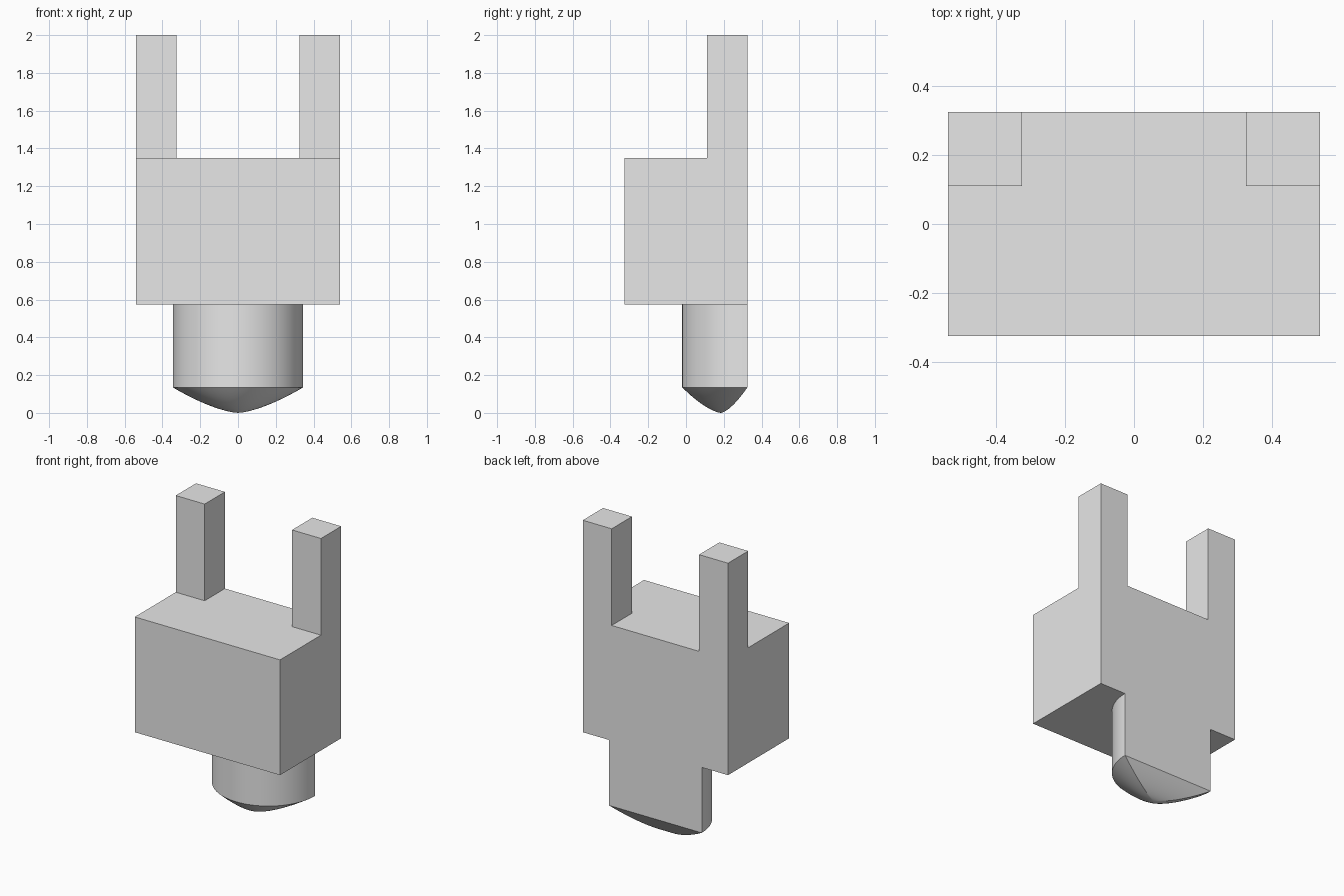
import bpy, bmesh
from math import sin, cos, pi
from mathutils import Vector

if "Cube" in bpy.data.objects:
    bpy.data.objects.remove(bpy.data.objects["Cube"], do_unlink=True)

# One plain grey material
GREY = (0.8, 0.8, 0.8, 1)
grey = bpy.data.materials.new("plain_grey")
grey.use_nodes = True
grey.diffuse_color = GREY
grey.node_tree.nodes["Principled BSDF"].inputs["Base Color"].default_value = GREY

HALF_X, HALF_Y = 0.54, 0.325
BOTTOM, TOP, PRONG_TOP = 0.575, 1.35, 2.0
PRONG = 0.215


def add_object(name, bm):
    bmesh.ops.recalc_face_normals(bm, faces=bm.faces)
    mesh = bpy.data.meshes.new(name)
    bm.to_mesh(mesh)
    bm.free()
    mesh.materials.append(grey)
    obj = bpy.data.objects.new(name, mesh)
    bpy.context.collection.objects.link(obj)
    return obj


# Block with two square prongs pulled up from its back corners
bm = bmesh.new()
bmesh.ops.create_cube(bm, size=1)
bmesh.ops.scale(bm, vec=(2 * HALF_X, 2 * HALF_Y, TOP - BOTTOM), verts=bm.verts)
bmesh.ops.translate(bm, vec=(0, 0, (TOP + BOTTOM) / 2), verts=bm.verts)
inner_x, inner_y = HALF_X - PRONG, HALF_Y - PRONG
for co, no in (((inner_x, 0, 0), (1, 0, 0)), ((-inner_x, 0, 0), (1, 0, 0)),
               ((0, inner_y, 0), (0, 1, 0))):
    bmesh.ops.bisect_plane(bm, geom=bm.verts[:] + bm.edges[:] + bm.faces[:],
                           plane_co=co, plane_no=no)
bm.normal_update()
corners = []
for f in bm.faces:
    c = f.calc_center_median()
    if f.normal.z > 0.9 and abs(c.x) > inner_x and c.y > inner_y:
        corners.append(f)
raised = bmesh.ops.extrude_face_region(bm, geom=corners)["geom"]
bmesh.ops.translate(bm, vec=(0, 0, PRONG_TOP - TOP),
                    verts=[v for v in raised if isinstance(v, bmesh.types.BMVert)])
bmesh.ops.dissolve_limit(bm, angle_limit=0.01, verts=bm.verts, edges=bm.edges)
add_object("block_with_prongs", bm)

# Half-round stem, flat at the back, with a rounded pointed tip
RADIUS, TIP_HEIGHT = 0.345, 0.135
ARC, BACK, RINGS = 40, 12, 12
outline = [Vector((RADIUS * cos(pi + pi * i / ARC),
                   HALF_Y + RADIUS * sin(pi + pi * i / ARC), 0))
           for i in range(ARC + 1)]
outline += [Vector((RADIUS * (1 - 2 * i / BACK), HALF_Y, 0)) for i in range(1, BACK)]
apex = Vector((0, 0.185, 0))

bm = bmesh.new()
levels = [(1, BOTTOM)]
levels += [(t / RINGS, TIP_HEIGHT * (t / RINGS) ** 1.5) for t in range(RINGS, 0, -1)]
rings = []
for t, z in levels:
    rings.append([bm.verts.new(apex.lerp(p, t) + Vector((0, 0, z))) for p in outline])
count = len(outline)
for upper, lower in zip(rings, rings[1:]):
    for i in range(count):
        j = (i + 1) % count
        bm.faces.new((upper[i], upper[j], lower[j], lower[i]))
tip = bm.verts.new(apex)
for i in range(count):
    bm.faces.new((rings[-1][i], rings[-1][(i + 1) % count], tip))
bm.faces.new(rings[0])
stem = add_object("stem", bm)

bpy.ops.object.select_all(action="DESELECT")
stem.select_set(True)
bpy.context.view_layer.objects.active = stem
bpy.ops.object.shade_smooth_by_angle(angle=pi / 6)
